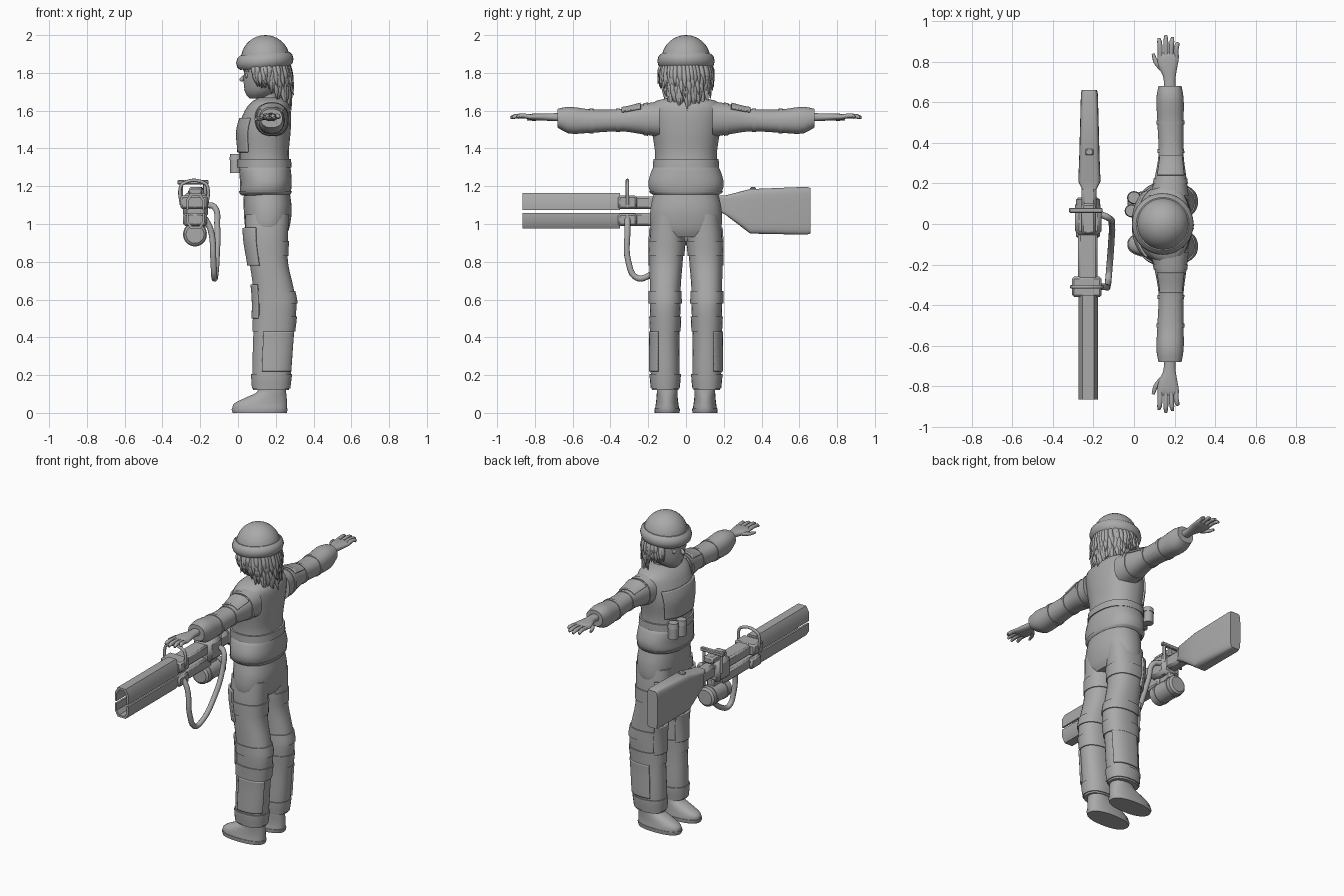
import bpy, bmesh, math, random
from math import sin, cos, radians
from mathutils import Vector

random.seed(4)
if "Cube" in bpy.data.objects:
    bpy.data.objects.remove(bpy.data.objects["Cube"])

grey = bpy.data.materials.new("plain_grey")
grey.use_nodes = True
grey.diffuse_color = (.4, .4, .4, 1)
grey.node_tree.nodes["Principled BSDF"].inputs["Base Color"].default_value = grey.diffuse_color


def add_object(name, data):
    obj = bpy.data.objects.new(name, data)
    data.materials.append(grey)
    bpy.context.scene.collection.objects.link(obj)
    return obj


def from_bmesh(name, bm):
    bmesh.ops.recalc_face_normals(bm, faces=bm.faces)
    mesh = bpy.data.meshes.new(name)
    bm.to_mesh(mesh)
    bm.free()
    return add_object(name, mesh)


def sample(rings, t):
    """Smooth interpolation of ring values at position t."""
    i = 0
    while i < len(rings) - 2 and t > rings[i + 1][0]:
        i += 1
    a, b = rings[i], rings[i + 1]
    before, after = rings[max(i - 1, 0)], rings[min(i + 2, len(rings) - 1)]
    h = b[0] - a[0]
    u = (t - a[0]) / h
    out = []
    for k in range(1, len(a)):
        ma = (b[k] - before[k]) / (b[0] - before[0]) * h
        mb = (after[k] - a[k]) / (after[0] - a[0]) * h
        d = b[k] - a[k]
        out.append(a[k] + u * (ma + u * (3 * d - 2 * ma - mb + u * (ma + mb - 2 * d))))
    return (t, *out)


def loft(name, rings, axis="z", side=1, steps=4, power=2.3, span=None, grow=0, arc=None, count=28):
    """Skin of rounded rings (t, x low, x high, other centre, other half width).
    span cuts out a band, arc keeps only a sector of it as a raised plate."""
    first, last = span or (rings[0][0], rings[-1][0])
    if steps:
        total = steps * (len(rings) - 1)
        rings = [sample(rings, first + (last - first) * i / total) for i in range(total + 1)]
    bm = bmesh.new()
    loops = []
    for t, low, high, centre, width in rings:
        loop = []
        for i in range(count):
            if arc:
                a = radians(arc[0] + (arc[1] - arc[0]) * i / (count - 1))
            else:
                a = math.tau * (i + .5) / count
            c, s = (math.copysign(abs(v) ** (2 / power), v) for v in (cos(a), sin(a)))
            x = (low + high) / 2 + ((high - low) / 2 + grow) * c
            w = centre + (width + grow) * s
            loop.append(bm.verts.new((x, side * w, t) if axis == "z" else (x, side * t, w)))
        loops.append(loop)
    for a, b in zip(loops, loops[1:]):
        for i in range(count - 1 if arc else count):
            j = (i + 1) % count
            bm.faces.new((a[i], a[j], b[j], b[i]))
    if not arc:
        bm.faces.new(loops[0])
        bm.faces.new(loops[-1])
    obj = from_bmesh(name, bm)
    if arc:
        mod = obj.modifiers.new("thickness", "SOLIDIFY")
        mod.thickness, mod.offset = .012, 0
    return obj


def prism(name, outline, y0, y1):
    """Extrude an outline in x, z along y."""
    bm = bmesh.new()
    face = bm.faces.new([bm.verts.new((x, y0, z)) for x, z in outline])
    new = bmesh.ops.extrude_face_region(bm, geom=[face])["geom"]
    bmesh.ops.translate(bm, verts=[v for v in new if isinstance(v, bmesh.types.BMVert)], vec=(0, y1 - y0, 0))
    return from_bmesh(name, bm)


def box(name, x, y, z, bevel=.01):
    obj = prism(name, [(x[0], z[0]), (x[1], z[0]), (x[1], z[1]), (x[0], z[1])], *y)
    mod = obj.modifiers.new("chamfer", "BEVEL")
    mod.width, mod.segments = bevel, 1
    return obj


def ball(name, centre, radii):
    bm = bmesh.new()
    bmesh.ops.create_uvsphere(bm, u_segments=32, v_segments=18, radius=1)
    bmesh.ops.scale(bm, vec=radii, verts=bm.verts)
    obj = from_bmesh(name, bm)
    obj.location = centre
    return obj


def tubes(name, paths, radius, taper=None, detail=2):
    """Round tubes along smooth paths; taper gives a radius factor per point."""
    curve = bpy.data.curves.new(name, "CURVE")
    curve.dimensions = "3D"
    curve.bevel_depth, curve.bevel_resolution = radius, detail
    curve.use_fill_caps = True
    curve.resolution_u = 6
    for path in paths:
        spline = curve.splines.new("BEZIER")
        spline.bezier_points.add(len(path) - 1)
        for i, (point, co) in enumerate(zip(spline.bezier_points, path)):
            point.co = co
            point.handle_left_type = point.handle_right_type = "AUTO"
            point.radius = taper[i] if taper else 1
    return add_object(name, curve)


# Head, face and knitted cap
loft("head", [(1.665, .06, .15, 0, .04), (1.69, .04, .2, 0, .075), (1.74, .03, .25, 0, .105),
              (1.8, .03, .265, 0, .12), (1.88, .03, .265, 0, .12)], power=2)
loft("neck", [(1.58, .11, .23, 0, .07), (1.65, .115, .215, 0, .055), (1.74, .12, .21, 0, .055)], power=2)
tubes("nose", [[(.04, 0, 1.79), (.02, 0, 1.765), (.018, 0, 1.755)]], .012, (.4, 1, .7))
for s, label in ((-1, "front"), (1, "back")):
    ball(label + "_eye", (.047, s * .048, 1.785), (.01, .02, .015))
    tubes(label + "_brow", [[(.035, s * .025, 1.808), (.04, s * .05, 1.815), (.06, s * .075, 1.808)]], .005)
tubes("mouth", [[(.042, -.02, 1.712), (.036, 0, 1.71), (.042, .02, 1.712)]], .004)
ball("cap_dome", (.145, 0, 1.87), (.13, .13, .13))
bm = bmesh.new()
tilt = radians(4)
for i in range(36):
    a = math.tau * i / 36
    ring = [(.122 + .03 * cos(b), .04 * sin(b)) for b in (math.tau * k / 10 for k in range(10))]
    for r, z in ring:
        bm.verts.new((r * cos(a), r * sin(a), z + r * cos(a) * sin(tilt)))
bm.verts.ensure_lookup_table()
for i in range(36):
    for k in range(10):
        bm.faces.new([bm.verts[(p % 36) * 10 + q % 10] for p, q in ((i, k), (i + 1, k), (i + 1, k + 1), (i, k + 1))])
from_bmesh("cap_brim", bm).location = (.142, 0, 1.863)

# Layered hair strands, longer at the nape
strands = []
for layer in range(4):
    for i in range(26):
        a = radians(-118 + 236 * (i + layer % 2 * .5) / 26 + random.uniform(-3, 3))
        back = max(cos(a), 0)
        z = 1.85 - layer * .03 * (.3 + back)
        length = .09 + .045 * back + random.uniform(-.01, .025)
        path = []
        for u, flare in ((0, -.004), (.5, .014), (1, .012 + random.uniform(-.02, .025))):
            r = .12 + flare - layer * .005 * u
            path.append((.145 + r * cos(a + u * .1), (r + .003) * sin(a + u * .1), z - length * u))
        strands.append(path)
tubes("hair", strands, .017, (1, .9, .08), 1)

# Jacket, belt and hips
jacket = [(1.3, .005, .275, 0, .165), (1.38, .005, .27, 0, .165), (1.5, 0, .28, 0, .182),
          (1.6, .035, .28, 0, .19), (1.645, .07, .265, 0, .175), (1.67, .11, .23, 0, .09)]
hem = [(1.15, .02, .27, 0, .165), (1.17, .01, .28, 0, .19), (1.22, .01, .285, 0, .2),
       (1.29, .005, .28, 0, .18), (1.31, .01, .275, 0, .165)]
hips = [(.93, .06, .25, 0, .15), (.97, .04, .27, 0, .185), (1.07, .03, .285, 0, .19), (1.17, .03, .275, 0, .17)]
loft("jacket", jacket)
loft("jacket_hem", hem)
loft("waist_band", jacket, span=(1.3, 1.345), grow=.01)
loft("lower_belt", hem, span=(1.155, 1.175), grow=.005)
loft("hips", hips)
loft("chest_flap", jacket, span=(1.38, 1.56), arc=(125, 235), grow=.003)
for i, y in enumerate((.065, .13)):
    x = -.012 + .012 * i
    loft("belt_pouch", [(1.27, x - .03, x + .03, y, .029), (1.345, x - .03, x + .03, y, .029)], steps=1, power=2)
    loft("pouch_lid", [(1.34, x - .034, x + .034, y, .032), (1.37, x - .03, x + .03, y, .028)], steps=1, power=2)

# Limbs, mirrored across y
leg = [(.12, .08, .27, .11, .07), (.2, .075, .28, .11, .077), (.4, .08, .295, .11, .075),
       (.57, .085, .31, .11, .082), (.66, .08, .295, .11, .082), (.8, .06, .265, .105, .088),
       (.93, .04, .265, .1, .092), (1.05, .04, .27, .1, .08)]
sleeve = [(.14, .08, .27, 1.555, .095), (.22, .1, .26, 1.555, .082), (.34, .12, .245, 1.55, .06),
          (.5, .115, .245, 1.545, .062), (.62, .11, .245, 1.55, .071), (.68, .12, .235, 1.56, .05)]
palm = [(.64, .145, .205, 1.565, .023), (.72, .145, .205, 1.566, .02), (.78, .12, .215, 1.567, .019),
        (.83, .115, .222, 1.567, .015), (.845, .125, .215, 1.567, .009)]
boot = [(0, -.025, .255, .1, .062), (.02, -.03, .26, .1, .064), (.05, -.02, .26, .1, .06),
        (.085, .05, .258, .1, .056), (.11, .1, .255, .1, .055), (.17, .11, .25, .1, .055)]
for s, label in ((-1, "front"), (1, "back")):
    loft(label + "_leg", leg, side=s)
    for low, high in ((.13, .205), (.43, .51), (.58, .645), (.83, .91)):
        loft(label + "_leg_strap", leg, side=s, span=(low, high), grow=.006)
    loft(label + "_shin_pad", leg, side=s, span=(.22, .43), arc=(25, 115), grow=.004)
    loft(label + "_thigh_pad", leg, side=s, span=(.78, .98), arc=(115, 200), grow=.008)
    loft(label + "_knee_pad", leg, side=s, span=(.5, .68), arc=(135, 225), grow=.006)
    loft(label + "_boot", boot, side=s)
    loft(label + "_boot_sole", boot, side=s, span=(0, .022), grow=.004)
    loft(label + "_sleeve", sleeve, "y", s)
    for low, high in ((.2, .225), (.35, .37), (.49, .51)):
        loft(label + "_sleeve_fold", sleeve, "y", s, span=(low, high), grow=.004)
    loft(label + "_arm_patch", sleeve, "y", s, span=(.24, .34), arc=(40, 140), grow=.004)
    loft(label + "_palm", palm, "y", s)
    fingers = [[(x, s * .82, 1.568), (x + lean / 2, s * (.82 + tip) / 2 + s * .03, 1.57),
                (x + lean, s * tip, 1.562)] for x, lean, tip in
               ((.13, -.008, .915), (.157, 0, .93), (.183, .008, .92), (.207, .012, .89))]
    fingers.append([(.135, s * .765, 1.562), (.108, s * .8, 1.558), (.094, s * .84, 1.555)])
    tubes(label + "_fingers", fingers, .0125, (1, .95, .6))

# Twin-rail long tool: channels facing each other
mid = -.225
half = [(.048, 0), (.048, .055), (.028, .092)]
inner = [(.018, .078), (.036, .05), (.036, 0)]
channel = half + [(-x, z) for x, z in half[::-1]] + [(-x, z) for x, z in inner[::-1]] + [(x, z) for x, z in inner]
prism("upper_rail", [(mid + x, 1.073 + z) for x, z in channel], -.865, -.35)
prism("lower_rail", [(mid + x, 1.058 - z * .9) for x, z in channel], -.865, -.35)
box("upper_frame", (-.275, -.18), (-.36, .0), (1.08, 1.145))
box("lower_frame", (-.27, -.185), (-.36, .0), (.99, 1.058))
box("upper_bracket", (-.305, -.16), (-.36, -.26), (1.08, 1.15))
box("lower_bracket", (-.29, -.165), (-.36, -.26), (.99, 1.055))
box("receiver", (-.29, -.16), (-.055, .08), (1.03, 1.165), .02)
box("receiver_top", (-.26, -.19), (-.05, .1), (1.15, 1.195))
box("grip_neck", (-.26, -.185), (.06, .22), (1.06, 1.145), .015)
box("stock_latch", (-.24, -.2), (.34, .37), (1.16, 1.195), .004)
loft("stock", [(.17, -.255, -.185, 1.11, .042), (.21, -.275, -.165, 1.1, .052), (.34, -.27, -.17, 1.067, .118),
               (.64, -.262, -.178, 1.07, .127), (.66, -.258, -.182, 1.07, .12)], "y", steps=0, power=6)
tubes("sight_loop", [[(-.3, -.31, 1.1), (-.305, -.31, 1.19), (-.29, -.31, 1.215), (-.175, -.31, 1.215),
                      (-.16, -.31, 1.19), (-.165, -.31, 1.1)]], .009)
box("rear_crossbar", (-.32, -.155), (.055, .08), (1.21, 1.232), .004)
for x in (-.3, -.175):
    tubes("crossbar_post", [[(x, .067, 1.1), (x, .067, 1.215)]], .009)
loft("canister", [(-.07, -.275, -.18, .945, .047), (-.06, -.287, -.168, .945, .06), (.12, -.287, -.168, .945, .06),
                  (.13, -.275, -.18, .945, .047)], "y", steps=0, power=2)
for y in (-.03, .08):
    loft("canister_ring", [(y, -.291, -.164, .945, .064), (y + .015, -.291, -.164, .945, .064)], "y", steps=0, power=2)
box("canister_mount", (-.25, -.2), (-.03, .08), (.97, 1.05))
tubes("hose", [[(-.17, .05, 1.1), (-.125, .03, 1.09), (-.11, 0, .99), (-.112, -.09, .83), (-.12, -.2, .725),
                (-.125, -.26, .715), (-.13, -.305, .8), (-.145, -.31, .97), (-.175, -.31, 1.03)]], .016, None, 3)

# Soft shading with crisp edges
bpy.ops.object.select_all(action="DESELECT")
for obj in bpy.context.scene.objects:
    if obj.type == "MESH":
        obj.select_set(True)
        bpy.context.view_layer.objects.active = obj
bpy.ops.object.shade_smooth_by_angle(angle=radians(35))
